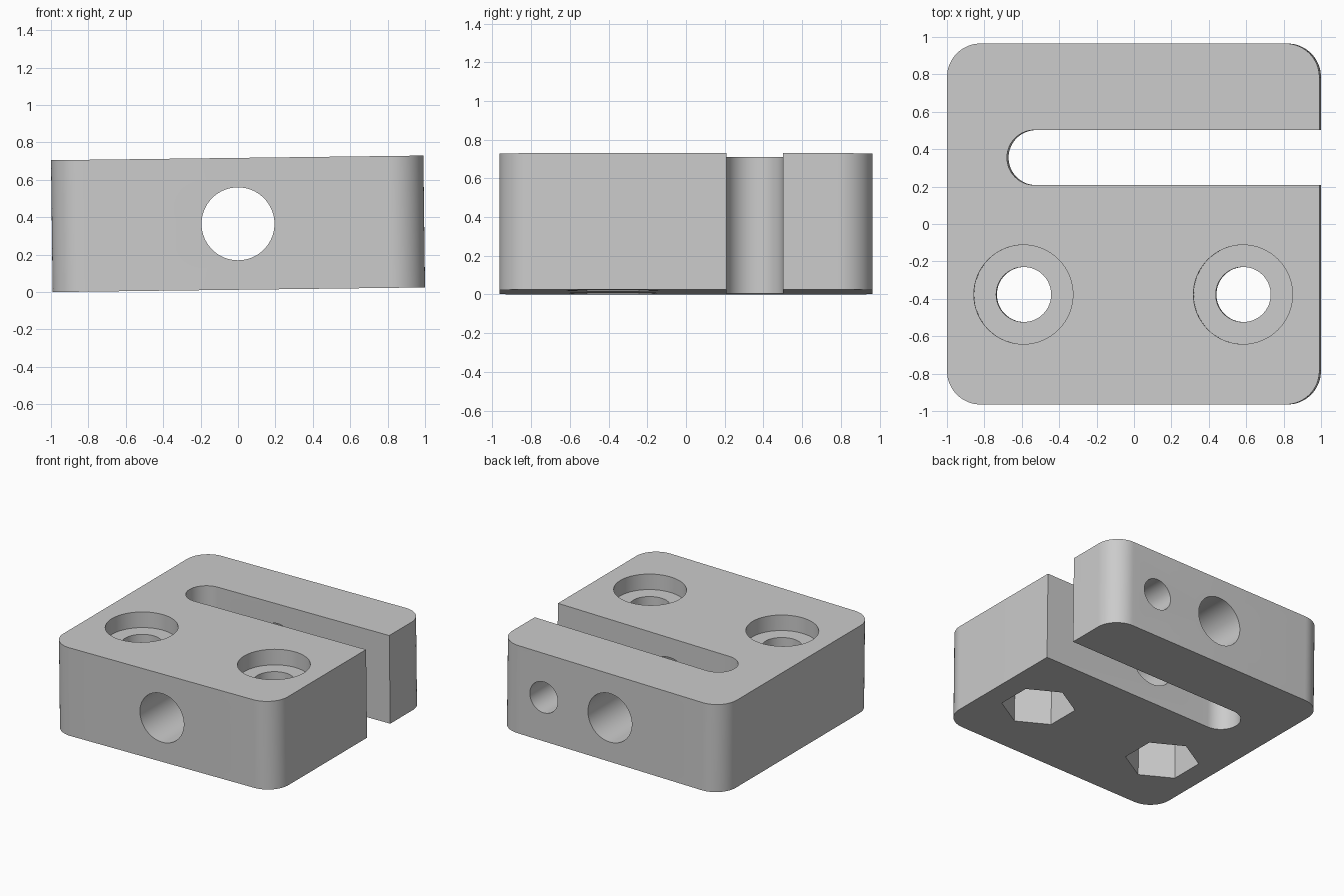
import bpy, bmesh, math
from mathutils import Matrix, Vector

if "Cube" in bpy.data.objects:
    bpy.data.objects.remove(bpy.data.objects["Cube"])

# Main dimensions
HALF_X, HALF_Y, HEIGHT = 0.9955, 0.965, 0.705
CORNER_R = 0.18
SLOT_Y, SLOT_R, SLOT_END = 0.355, 0.147, -0.675
HOLE_X, HOLE_Y = 0.587, -0.377
MID_Z = HEIGHT / 2
TILT = -0.0125

grey = bpy.data.materials.new("light_grey")
grey.use_nodes = True
colour = (0.6, 0.6, 0.6, 1)
grey.diffuse_color = colour
grey.node_tree.nodes["Principled BSDF"].inputs["Base Color"].default_value = colour


def arc(cx, cy, r, start, end, steps):
    """Points along an arc, angles in degrees."""
    angles = [math.radians(start + (end - start) * i / steps) for i in range(steps + 1)]
    return [(cx + r * math.cos(a), cy + r * math.sin(a)) for a in angles]


def make_object(name, bm):
    bmesh.ops.recalc_face_normals(bm, faces=bm.faces)
    mesh = bpy.data.meshes.new(name)
    bm.to_mesh(mesh)
    bm.free()
    mesh.materials.append(grey)
    obj = bpy.data.objects.new(name, mesh)
    bpy.context.collection.objects.link(obj)
    return obj


def cut_hole(target, name, radius, start, end, sides=64, turn=0.0):
    """Cut a prism-shaped hole running from start to end."""
    start, end = Vector(start), Vector(end)
    axis = end - start
    bm = bmesh.new()
    place = (Matrix.Translation((start + end) / 2)
             @ axis.to_track_quat('Z', 'Y').to_matrix().to_4x4()
             @ Matrix.Rotation(turn, 4, 'Z'))
    bmesh.ops.create_cone(bm, cap_ends=True, segments=sides, radius1=radius,
                          radius2=radius, depth=axis.length, matrix=place)
    cutter = make_object(name, bm)
    cutter.hide_render = True
    mod = target.modifiers.new(name, 'BOOLEAN')
    mod.operation = 'DIFFERENCE'
    mod.solver = 'EXACT'
    mod.object = cutter
    bpy.context.view_layer.objects.active = target
    bpy.ops.object.modifier_apply(modifier=name)
    bpy.data.objects.remove(cutter)


# Rounded block with the open-ended slot in its outline
cx, cy = HALF_X - CORNER_R, HALF_Y - CORNER_R
outline = arc(-cx, -cy, CORNER_R, 180, 270, 16)
outline += arc(cx, -cy, CORNER_R, 270, 360, 16)
outline += [(HALF_X, SLOT_Y - SLOT_R)]
outline += arc(SLOT_END + SLOT_R, SLOT_Y, SLOT_R, 270, 90, 32)
outline += [(HALF_X, SLOT_Y + SLOT_R)]
outline += arc(cx, cy, CORNER_R, 0, 90, 16)
outline += arc(-cx, cy, CORNER_R, 90, 180, 16)

bm = bmesh.new()
base = bm.faces.new([bm.verts.new((x, y, 0)) for x, y in outline])
top = bmesh.ops.extrude_face_region(bm, geom=[base], use_keep_orig=True)["geom"]
bmesh.ops.translate(bm, vec=(0, 0, HEIGHT),
                    verts=[v for v in top if isinstance(v, bmesh.types.BMVert)])
block = make_object("clamp_block", bm)

# Mounting holes: round recess above, bolt hole through, nut pocket below
for side in (-1, 1):
    x = side * HOLE_X
    cut_hole(block, "bolt_hole", 0.147, (x, HOLE_Y, -0.1), (x, HOLE_Y, HEIGHT + 0.1))
    cut_hole(block, "head_recess", 0.265, (x, HOLE_Y, HEIGHT - 0.125), (x, HOLE_Y, HEIGHT + 0.1))
    # Corners of the hexagon point to front and back
    cut_hole(block, "nut_pocket", 0.27, (x, HOLE_Y, -0.1), (x, HOLE_Y, 0.28), 6)

# Large bore from front to back, and the clamp screw hole in the rear bar
cut_hole(block, "main_bore", 0.195, (0, -1.2, MID_Z), (0, 1.2, MID_Z))
cut_hole(block, "screw_hole", 0.124, (HOLE_X, SLOT_Y, MID_Z), (HOLE_X, 1.2, MID_Z))

# Slight lean to one side, then rest on the ground and centre
block.data.transform(Matrix.Rotation(TILT, 4, 'Y'))
xs = [v.co.x for v in block.data.vertices]
zs = [v.co.z for v in block.data.vertices]
block.data.transform(Matrix.Translation((-(min(xs) + max(xs)) / 2, 0, -min(zs))))

bpy.ops.object.select_all(action='DESELECT')
block.select_set(True)
bpy.context.view_layer.objects.active = block
bpy.ops.object.shade_smooth_by_angle(angle=math.radians(30))
